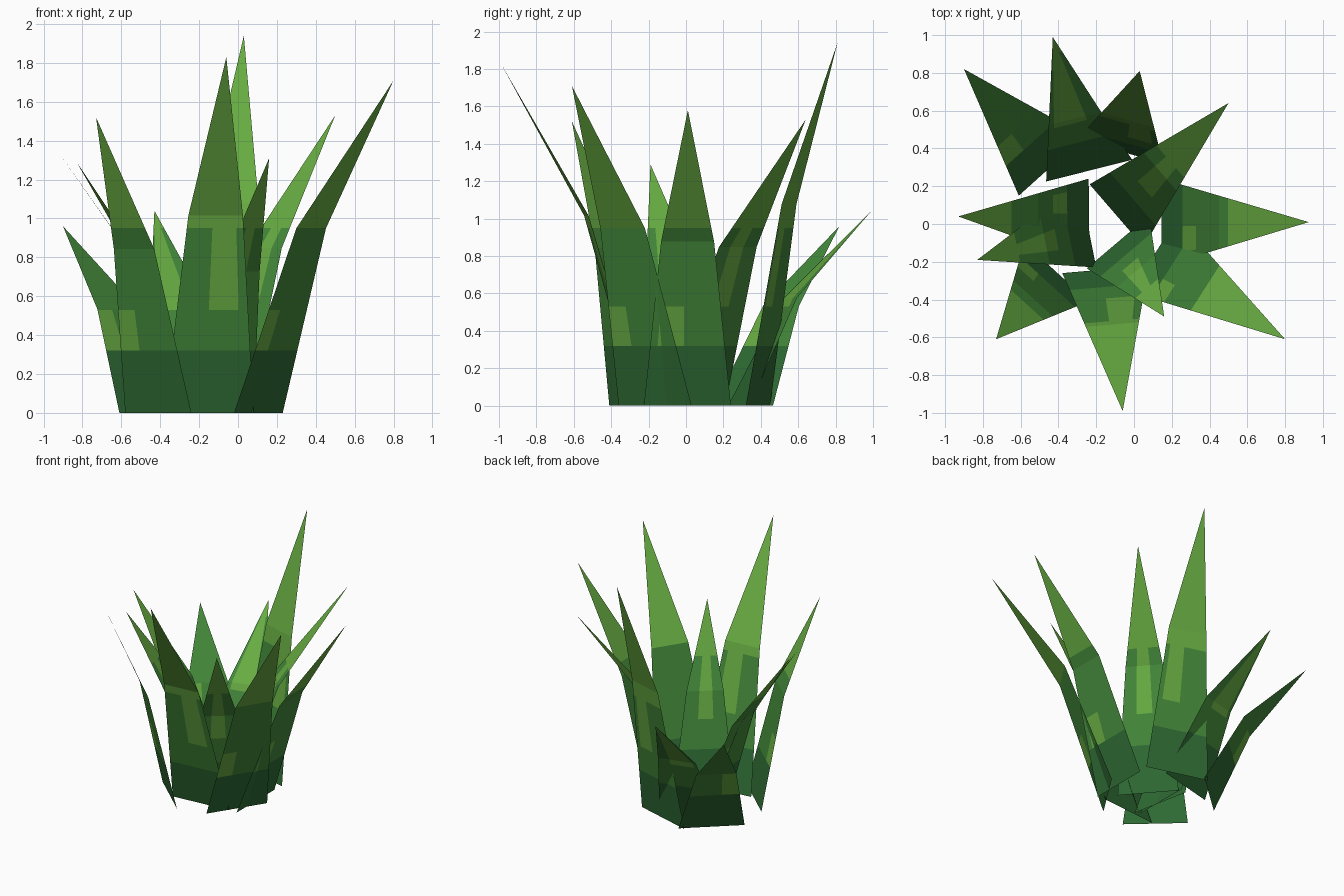
import bpy
import bmesh
from mathutils import Vector

cube = bpy.data.objects.get("Cube")
if cube:
    bpy.data.objects.remove(cube, do_unlink=True)


def make_material(name, rgb):
    mat = bpy.data.materials.new(name)
    mat.use_nodes = True
    color = (*rgb, 1.0)
    mat.diffuse_color = color
    bsdf = mat.node_tree.nodes["Principled BSDF"]
    bsdf.inputs["Base Color"].default_value = color
    bsdf.inputs["Roughness"].default_value = 0.9
    return mat


MATERIALS = [
    make_material("dark green", (0.028, 0.147, 0.034)),
    make_material("mid green", (0.056, 0.246, 0.042)),
    make_material("light green", (0.138, 0.418, 0.055)),
]
DARK, MID, LIGHT = range(len(MATERIALS))

# Heights where the paint changes, shared by every blade
ROOT_TOP, PATCH_SPLIT, TIP_START = 0.32, 0.53, 0.95
LOW, HIGH = (ROOT_TOP, PATCH_SPLIT), (PATCH_SPLIT, TIP_START)

# Every blade bends outward once, at this share of its height and reach
BEND_HEIGHT, BEND_REACH = 0.555, 0.39


def make_blade(name, start, end, tip, patch_rows, patch_cols):
    """Flat bent blade from a base edge to a pointed tip, with one light patch."""
    start, end, tip = Vector((*start, 0)), Vector((*end, 0)), Vector(tip)
    height = tip.z
    bend = BEND_HEIGHT * height

    def point(u, z):
        if z < bend:
            reach = BEND_REACH * z / bend
        else:
            reach = BEND_REACH + (1 - BEND_REACH) * (z - bend) / (height - bend)
        p = start.lerp(end, u).lerp(tip, reach)
        return Vector((p.x, p.y, z))

    levels = sorted({0, ROOT_TOP, PATCH_SPLIT, TIP_START, bend})
    levels = [z for z in levels if z < height - 0.02]
    cols = sorted({0, *patch_cols, 1})

    bm = bmesh.new()
    rows = [[bm.verts.new(point(u, z)) for u in cols] for z in levels]
    top = bm.verts.new(tip)
    levels.append(height)
    for i, row in enumerate(rows):
        middle = (levels[i] + levels[i + 1]) / 2
        for j in range(len(cols) - 1):
            if i + 1 < len(rows):
                corners = (row[j], row[j + 1], rows[i + 1][j + 1], rows[i + 1][j])
            else:
                corners = (row[j], row[j + 1], top)
            face = bm.faces.new(corners)
            # Paint by height, then the patch
            u = (cols[j] + cols[j + 1]) / 2
            in_patch = (patch_rows[0] < middle < patch_rows[1]
                        and patch_cols[0] < u < patch_cols[1])
            if middle < ROOT_TOP:
                face.material_index = DARK
            elif middle > TIP_START or in_patch:
                face.material_index = LIGHT
            else:
                face.material_index = MID

    mesh = bpy.data.meshes.new(name)
    bm.to_mesh(mesh)
    bm.free()
    for mat in MATERIALS:
        mesh.materials.append(mat)
    obj = bpy.data.objects.new(name, mesh)
    bpy.context.collection.objects.link(obj)
    return obj


# Blades: name, two base corners, tip, patch rows and columns
make_blade("left_blade", (.145, -.225), (.145, .24), (.925, .01, 1.58), LOW, (.1, .45))
make_blade("front_left_blade", (-.02, -.36), (.23, .03), (.80, -.61, 1.71), LOW, (0, .3))
make_blade("inner_front_blade", (-.25, -.235), (.08, .045), (.16, -.49, 1.31), HIGH, (.3, .65))
make_blade("front_blade", (-.38, -.26), (.08, -.22), (-.06, -.99, 1.83), HIGH, (.45, .87))
make_blade("front_right_blade", (-.58, -.10), (-.24, -.41), (-.73, -.61, 1.52), LOW, (0, .33))
make_blade("inner_right_blade", (-.29, .22), (-.20, -.23), (-.83, -.19, 1.29), HIGH, (.4, .75))
make_blade("right_blade", (-.24, .24), (-.235, -.21), (-.93, .04, 1.35), LOW, (.1, .4))
make_blade("back_right_blade", (-.26, .465), (-.61, .15), (-.90, .82, .96), LOW, (.65, 1))
make_blade("low_back_blade", (-.01, .34), (-.465, .225), (-.43, .99, 1.04), HIGH, (.3, .9))
make_blade("tall_back_blade", (.155, .32), (-.30, .45), (.03, .81, 1.94), HIGH, (.1, .45))
make_blade("back_left_blade", (.05, -.12), (-.235, .21), (.50, .64, 1.53), HIGH, (.3, .65))
